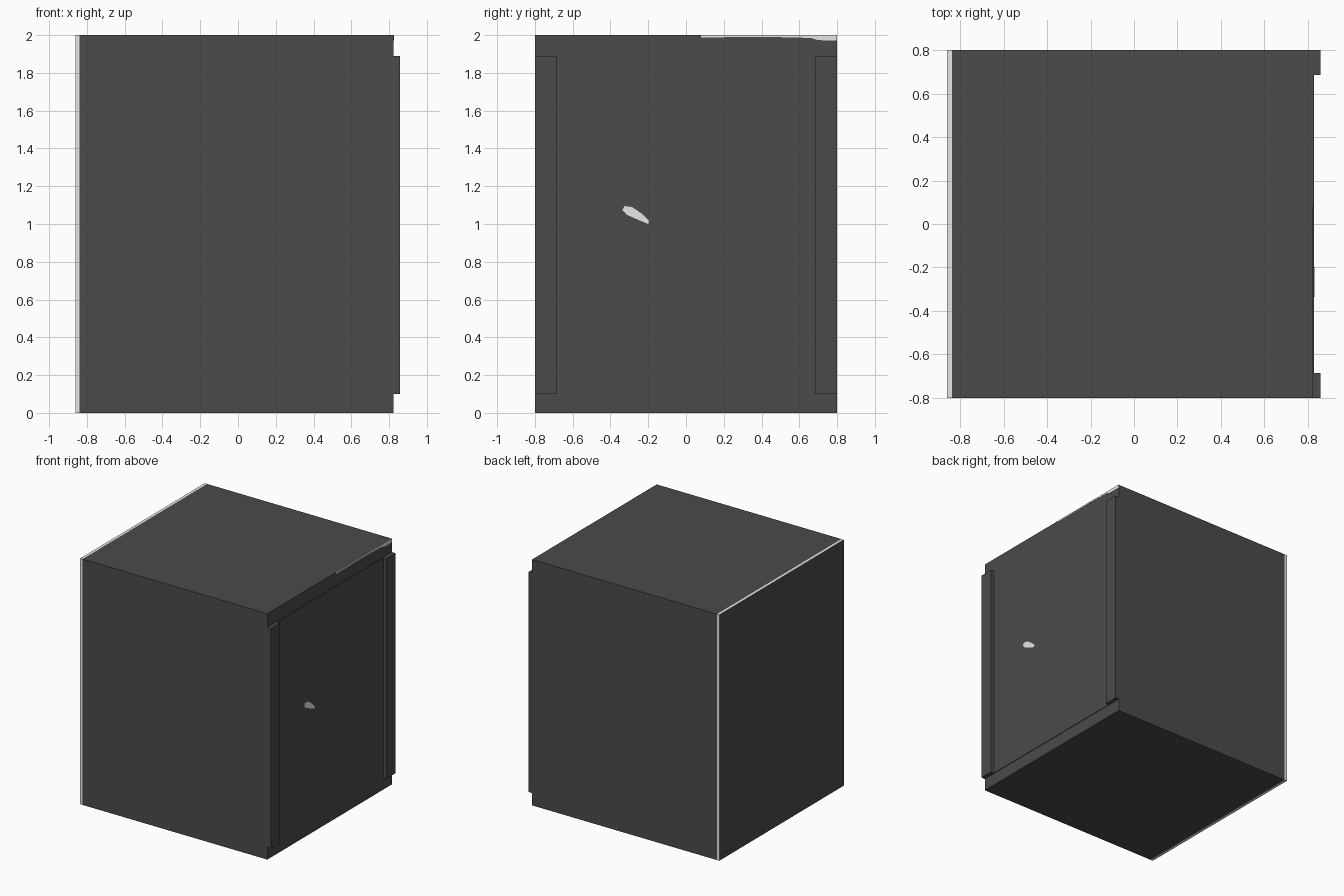
import bpy, bmesh

if "Cube" in bpy.data.objects:
    bpy.data.objects.remove(bpy.data.objects["Cube"])


def material(name, v):
    m = bpy.data.materials.new(name)
    m.diffuse_color = (v, v, v, 1)
    m.use_nodes = True
    m.node_tree.nodes["Principled BSDF"].inputs["Base Color"].default_value = m.diffuse_color
    return m


dark = material("charcoal", 0.07)
light = material("pale grey", 0.8)


def finish(name, bm, mat):
    bmesh.ops.recalc_face_normals(bm, faces=bm.faces)
    me = bpy.data.meshes.new(name)
    bm.to_mesh(me)
    bm.free()
    me.materials.append(mat)
    ob = bpy.data.objects.new(name, me)
    bpy.context.collection.objects.link(ob)
    return ob


def box(name, lo, hi, mat):
    bm = bmesh.new()
    bmesh.ops.create_cube(bm, size=1)
    for v in bm.verts:
        v.co = [(a + b) / 2 + c * (b - a) for a, b, c in zip(lo, hi, v.co)]
    return finish(name, bm, mat)


def plate(name, outline, x0, x1, mat):
    """Thin plate on the right side from a (y, z) outline."""
    bm = bmesh.new()
    face = bm.faces.new([bm.verts.new((x0, y, z)) for y, z in outline])
    ext = bmesh.ops.extrude_face_region(bm, geom=[face])["geom"]
    for v in ext:
        if isinstance(v, bmesh.types.BMVert):
            v.co.x = x1
    return finish(name, bm, mat)


# Cabinet body
box("cabinet_body", (-0.838, -0.8, 0), (0.824, 0.8, 2), dark)

# Pale sheet on the left side; only its rim shows behind the dark skin
sheet = box("left_sheet", (-0.86, -0.8, 0), (-0.838, 0.8, 2), light)
sheet.data.materials.append(dark)
for p in sheet.data.polygons:
    if p.normal.x < -0.9:
        p.material_index = 1

# Slightly raised panel and two upright rails on the right side
box("right_panel", (0.82, -0.8, 0.1), (0.829, 0.8, 1.89), dark)
for side, label in ((-1, "front"), (1, "rear")):
    ys = sorted((side * 0.685, side * 0.8))
    box(label + "_rail", (0.82, ys[0], 0.1), (0.857, ys[1], 1.89), dark)

# Pale worn spots on the right side
plate("panel_spot", [(-0.20, 1.0), (-0.195, 1.015), (-0.235, 1.055),
                     (-0.285, 1.09), (-0.325, 1.095), (-0.337, 1.075),
                     (-0.315, 1.05), (-0.26, 1.025)], 0.828, 0.830, light)
plate("top_edge_wear", [(0.08, 2.0), (0.08, 1.988), (0.45, 1.99),
                        (0.66, 1.985), (0.70, 1.973), (0.80, 1.972),
                        (0.80, 2.0)], 0.823, 0.826, light)
